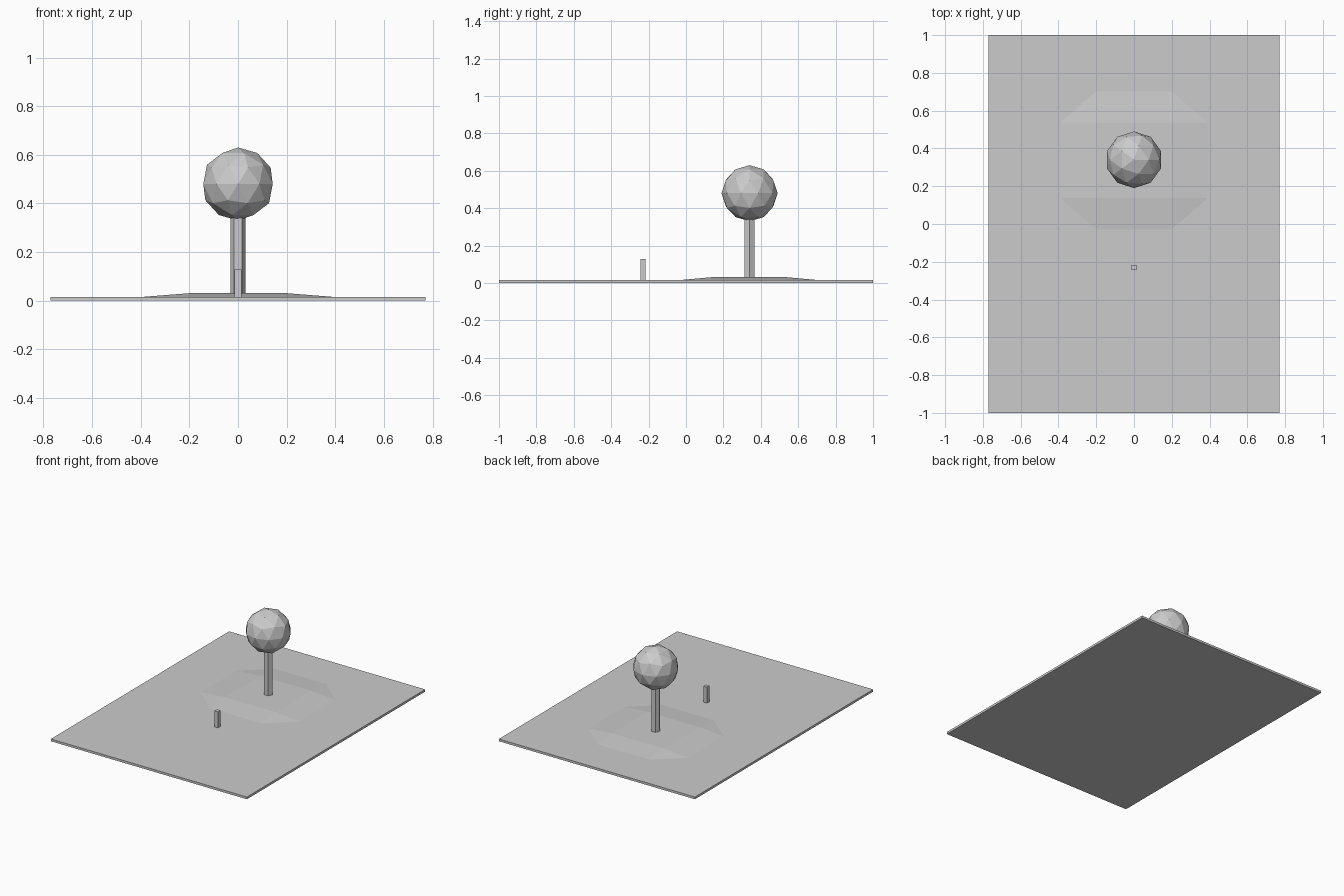
import bpy, bmesh
from math import radians

if "Cube" in bpy.data.objects:
    bpy.data.objects.remove(bpy.data.objects["Cube"])

TREE_Y = 0.34


def add_box(name, size, centre):
    bpy.ops.mesh.primitive_cube_add(size=1, location=centre)
    ob = bpy.context.object
    ob.name = name
    ob.scale = size
    return ob


# Ground slab
add_box("ground_slab", (1.54, 2.0, 0.016), (0, 0, 0.008))

# Low chamfered mound under the tree: flat square top, octagonal foot
bm = bmesh.new()
inner, outer_x, outer_y = 0.20, 0.39, 0.365
for sx in (-1, 1):
    for sy in (-1, 1):
        bm.verts.new((sx * inner, sy * inner, 0.031))
        for z in (0.004, 0.016):
            bm.verts.new((sx * outer_x, sy * inner, z))
            bm.verts.new((sx * inner, sy * outer_y, z))
bmesh.ops.convex_hull(bm, input=bm.verts)
bmesh.ops.dissolve_limit(bm, angle_limit=radians(0.5), verts=bm.verts, edges=bm.edges)
bmesh.ops.recalc_face_normals(bm, faces=bm.faces)
mesh = bpy.data.meshes.new("mound")
bm.to_mesh(mesh)
bm.free()
mound = bpy.data.objects.new("mound", mesh)
mound.location.y = TREE_Y - 0.003
bpy.context.collection.objects.link(mound)

# Hexagonal trunk with a corner on each side of x
bpy.ops.mesh.primitive_cylinder_add(vertices=6, radius=0.031, depth=0.34,
                                    location=(0, TREE_Y, 0.195),
                                    rotation=(0, 0, radians(90)))
bpy.context.object.name = "tree_trunk"

# Faceted round crown
bpy.ops.mesh.primitive_ico_sphere_add(subdivisions=2, radius=0.15,
                                      location=(0, TREE_Y, 0.48))
bpy.context.object.name = "tree_crown"

# Small square post in front of the tree
add_box("marker_post", (0.028, 0.028, 0.12), (0, -0.23, 0.069))
